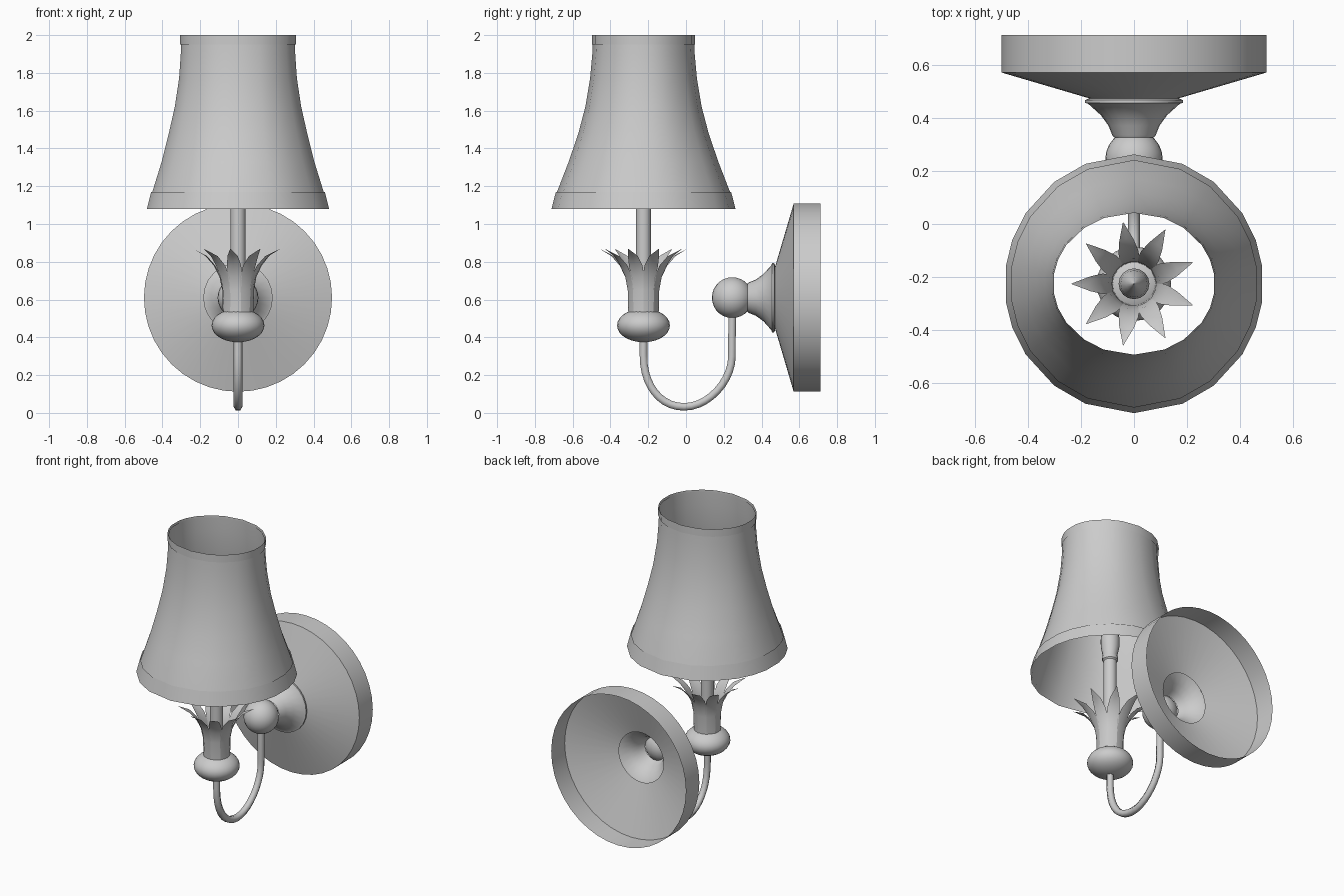
import bpy, math
from mathutils import Vector

if "Cube" in bpy.data.objects:
    bpy.data.objects.remove(bpy.data.objects["Cube"])

LAMP_Y = -0.225   # vertical lamp axis
HUB_Z = 0.61      # horizontal wall-mount axis


def finish(ob, angle=35):
    bpy.ops.object.select_all(action='DESELECT')
    ob.select_set(True)
    bpy.context.view_layer.objects.active = ob
    bpy.ops.object.shade_smooth_by_angle(angle=math.radians(angle))


def make(name, verts, faces, angle=35):
    me = bpy.data.meshes.new(name)
    me.from_pydata(verts, [], faces)
    ob = bpy.data.objects.new(name, me)
    bpy.context.collection.objects.link(ob)
    finish(ob, angle)
    return ob


def loft(name, rings, angle=35):
    n = len(rings[0])
    verts = [v for ring in rings for v in ring]
    faces = [(i * n + j, i * n + (j + 1) % n, (i + 1) * n + (j + 1) % n, (i + 1) * n + j)
             for i in range(len(rings) - 1) for j in range(n)]
    return make(name, verts, faces, angle)


def lathe(name, profile, sides, wall=False, angle=35):
    # profile: (radius, position along axis)
    rings = []
    for r, h in profile:
        ring = []
        for k in range(sides):
            a = 2 * math.pi * k / sides
            c, s = r * math.cos(a), r * math.sin(a)
            ring.append((c, h, HUB_Z - s) if wall else (c, LAMP_Y + s, h))
        rings.append(ring)
    return loft(name, rings, angle)


def ball(name, loc, scale):
    bpy.ops.mesh.primitive_uv_sphere_add(segments=24, ring_count=14, radius=1, location=loc)
    ob = bpy.context.object
    ob.name = name
    ob.scale = scale
    bpy.ops.object.transform_apply(location=False, rotation=False, scale=True)
    finish(ob)


# Bell shade: open, faceted, slightly oval at the top
quarter = [8, 20, 33, 52, 68]
angles = (quarter + [90] + [180 - a for a in reversed(quarter)]
          + [180 + a for a in quarter] + [270] + [360 - a for a in reversed(quarter)])


def shade_part(name, profile):
    loft(name, [[(rx * math.cos(math.radians(a)), LAMP_Y + ry * math.sin(math.radians(a)), z)
                 for a in angles] for z, rx, ry in profile])


shade_part("lamp_shade", [(1.10, .478, .478), (1.17, .458, .458), (1.33, .408, .396),
                          (1.48, .37, .345), (1.62, .338, .308), (1.77, .315, .283),
                          (1.90, .306, .271), (1.99, .304, .267)])
shade_part("shade_bottom_trim", [(1.08, .487, .487), (1.17, .464, .464)])
shade_part("shade_top_trim", [(1.95, .309, .273), (2.0, .31, .273)])

# Candle tube, socket and bulb inside the shade
lathe("candle_tube", [(.04, .5), (.04, 1.19)], 16)
lathe("socket_and_bulb", [(.038, 1.17), (.048, 1.18), (.048, 1.2), (.044, 1.21), (.056, 1.27),
                          (.058, 1.32), (.05, 1.39), (.03, 1.46), (.012, 1.5), (.001, 1.52)], 16)

# Cup below the leaves
ball("cup", (0, LAMP_Y, .463), (.14, .14, .089))

# Leaf crown: collar with nine flaring pointed leaves
stations = [(.52, .08, .029), (.65, .083, .030), (.72, .098, .037), (.78, .128, .038),
            (.83, .172, .028), (.868, .235, .001)]
verts, faces = [], []
for k in range(9):
    a = math.pi + k * 2 * math.pi / 9
    out, side = Vector((math.cos(a), math.sin(a), 0)), Vector((-math.sin(a), math.cos(a), 0))
    base = len(verts)
    for i, (z, r, w) in enumerate(stations):
        fold = 0.004 if i < 2 else 0.008
        for s in (-1, 0, 1):
            p = out * (r - fold * abs(s) * (w > .002)) + side * w * s
            verts.append((p.x, p.y + LAMP_Y, z))
    for i in range(len(stations) - 1):
        for j in range(2):
            q = base + i * 3 + j
            faces.append((q, q + 1, q + 4, q + 3))
make("leaf_crown", verts, faces)

# J-shaped arm
cu = bpy.data.curves.new("arm", 'CURVE')
cu.dimensions = '3D'
cu.bevel_depth = 0.023
cu.bevel_resolution = 1
cu.resolution_u = 10
sp = cu.splines.new('BEZIER')
pts = [((-.225, .40), (0, .04)), ((-.225, .30), (0, .1)), ((-.01, .032), (-.13, 0)),
       ((.243, .30), (0, -.13)), ((.245, .56), (0, -.06))]
sp.bezier_points.add(len(pts) - 1)
for bp, ((y, z), (dy, dz)) in zip(sp.bezier_points, pts):
    sgn = -1 if y < -.1 else 1
    bp.co = (0, y, z)
    bp.handle_left_type = bp.handle_right_type = 'FREE'
    bp.handle_left = (0, y + sgn * dy, z + sgn * dz)
    bp.handle_right = (0, y - sgn * dy, z - sgn * dz)
# handles on the falling side run down, on the rising side up
for i in (0, 1):
    bp = sp.bezier_points[i]
    bp.handle_left, bp.handle_right = (bp.co + Vector((0, 0, .035)),
                                       bp.co - Vector((0, 0, .035 if i == 0 else .15)))
arm = bpy.data.objects.new("arm", cu)
bpy.context.collection.objects.link(arm)

# Ball joint, flared neck and open-backed wall plate
ball("ball_joint", (0, .245, HUB_Z), (.108, .108, .108))
lathe("flared_neck", [(.075, .325), (.082, .335), (.096, .37), (.125, .41), (.172, .452),
                      (.184, .456), (.184, .466), (.172, .472)], 24, wall=True)
lathe("wall_plate", [(.165, .472), (.498, .57), (.498, .712)], 40, wall=True, angle=12)
